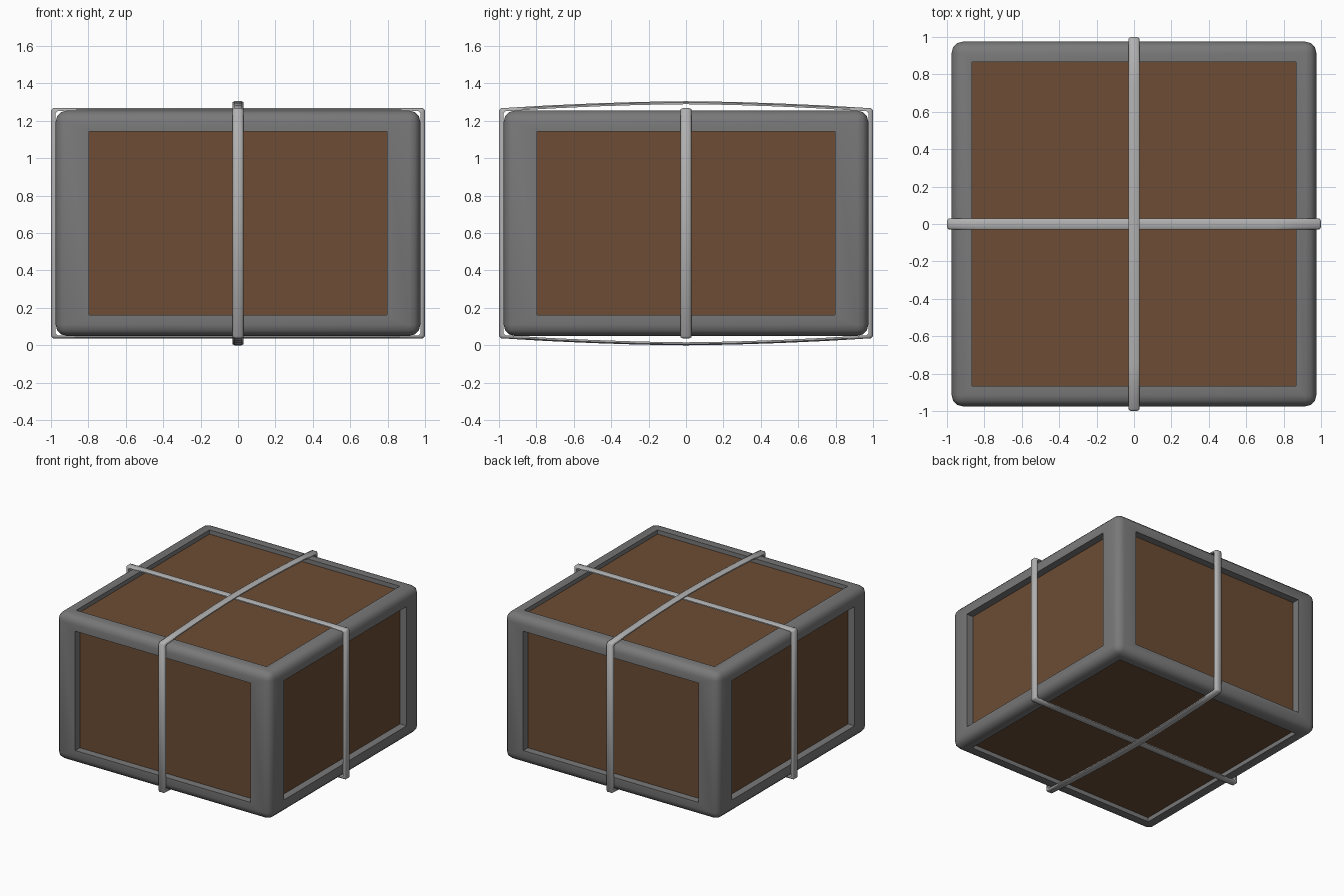
import bpy, bmesh
from mathutils import Vector

if "Cube" in bpy.data.objects:
    bpy.data.objects.remove(bpy.data.objects["Cube"])

MID = 0.6525              # mid height of the crate
HALF = (0.975, 0.975, 0.6025)


def material(name, rgb):
    m = bpy.data.materials.new(name)
    m.diffuse_color = (*rgb, 1)
    m.use_nodes = True
    m.node_tree.nodes["Principled BSDF"].inputs["Base Color"].default_value = m.diffuse_color
    return m


frame_grey = material("frame grey", (0.19, 0.19, 0.19))
panel_brown = material("panel brown", (0.15, 0.073, 0.035))
strap_grey = material("strap light grey", (0.44, 0.44, 0.44))


def finish(bm, name, mats, angle):
    bmesh.ops.recalc_face_normals(bm, faces=bm.faces)
    me = bpy.data.meshes.new(name)
    bm.to_mesh(me)
    bm.free()
    for m in mats:
        me.materials.append(m)
    ob = bpy.data.objects.new(name, me)
    bpy.context.collection.objects.link(ob)
    bpy.ops.object.select_all(action='DESELECT')
    ob.select_set(True)
    bpy.context.view_layer.objects.active = ob
    bpy.ops.object.shade_smooth_by_angle(angle=angle)
    ob.location.z = MID
    return ob


# Crate: rounded box with a recessed panel in each of the six sides
bm = bmesh.new()
bmesh.ops.create_cube(bm, size=2)
for v in bm.verts:
    v.co = Vector(c * h for c, h in zip(v.co, HALF))
bmesh.ops.bevel(bm, geom=bm.edges[:], offset=0.06, segments=3,
                profile=0.5, affect='EDGES')
bm.normal_update()
sides = sorted(bm.faces, key=lambda f: -f.calc_area())[:6]
for f in sides:
    n = f.normal.copy()
    axis = max(range(3), key=lambda i: abs(n[i]))
    # opening size and recess depth depend on the side
    opening, depth = ((0.865, 0.865, 0), 0.035) if axis == 2 else ((0.797, 0.797, 0.49), 0.06)
    bmesh.ops.inset_individual(bm, faces=[f], thickness=0.02)
    for v in f.verts:
        for i in range(3):
            if i != axis:
                v.co[i] = opening[i] if v.co[i] > 0 else -opening[i]
    panel = bmesh.ops.extrude_discrete_faces(bm, faces=[f])["faces"][0]
    for v in panel.verts:
        v.co -= n * depth
    panel.material_index = 1
finish(bm, "crate", [frame_grey, panel_brown], 0.7)


# Straps: closed bands with a slightly domed cross-section
def strap(name, along, bulge):
    # quarter of the outer outline, then mirrored round
    q = [(1.0, 0.0), (1.0, 0.605), (0.99, 0.615), (0.75, 0.615 + bulge * 0.38),
         (0.5, 0.615 + bulge * 0.68), (0.25, 0.615 + bulge * 0.9), (0.0, 0.615 + bulge)]
    half = q + [(-u, z) for u, z in q[-2::-1]]
    path = half + [(u, -z) for u, z in half[-2:0:-1]]
    section = [(-0.03, 0), (-0.03, 0.6), (-0.018, 1), (0.018, 1), (0.03, 0.6), (0.03, 0)]
    bm = bmesh.new()
    rings = []
    for u, z in path:
        ring = []
        for w, t in section:
            a = u * (1 - 0.025 * (1 - t))
            h = z - (0.016 * (1 - t) * (1 if z > 0 else -1) if z else 0)
            ring.append(bm.verts.new((a, w, h) if along == 0 else (w, a, h)))
        rings.append(ring)
    k = len(section)
    for i, r in enumerate(rings):
        s = rings[(i + 1) % len(rings)]
        for j in range(k):
            bm.faces.new((r[j], r[(j + 1) % k], s[(j + 1) % k], s[j]))
    finish(bm, name, [strap_grey], 0.9)


strap("strap_side_to_side", 0, 0.0)
strap("strap_front_to_back", 1, 0.0375)
